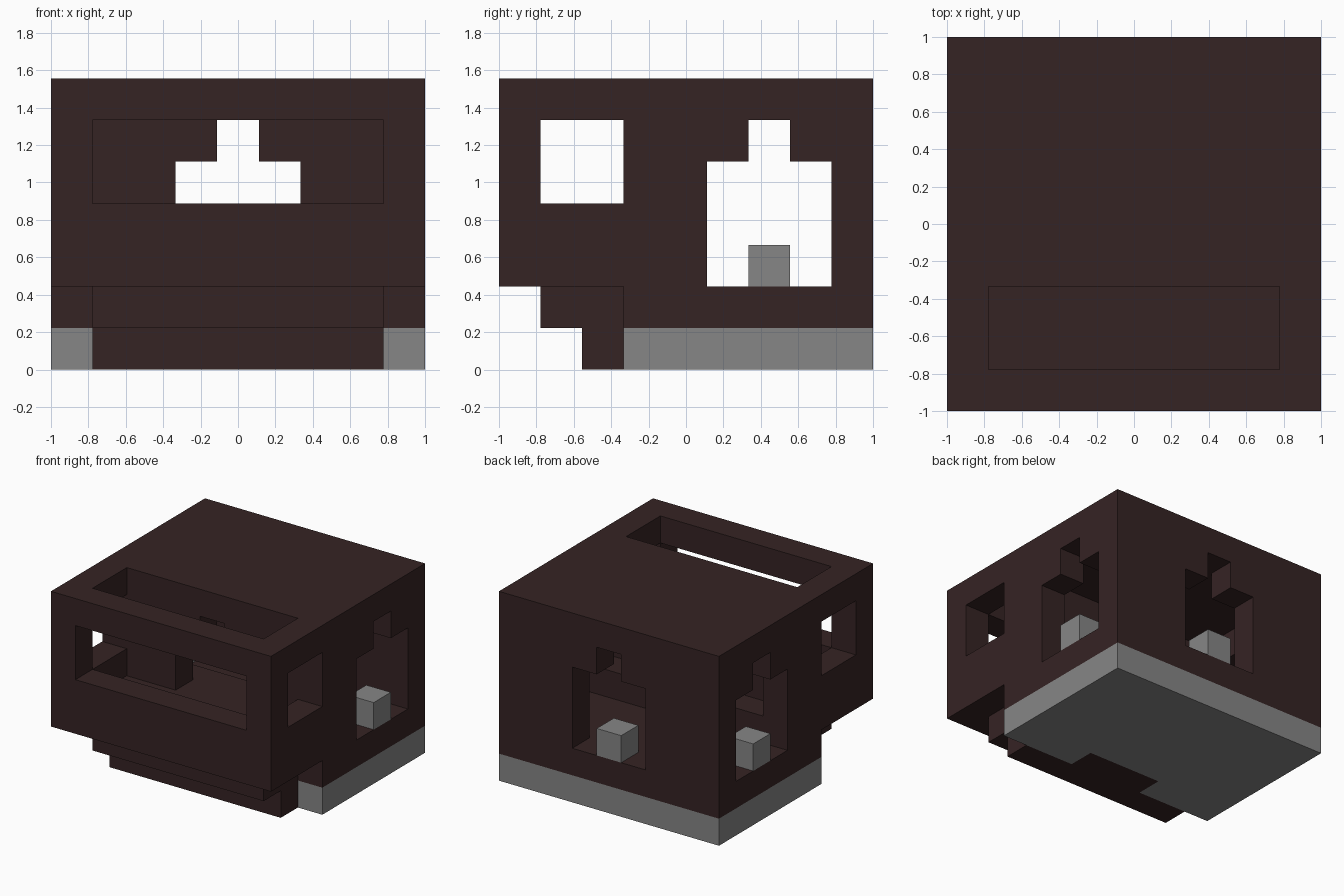
import bpy, bmesh
from mathutils import Vector

old = bpy.data.objects.get("Cube")
if old:
    bpy.data.objects.remove(old, do_unlink=True)

UNIT = 2 / 9          # edge of one building block
HALF = 4.5            # half the width in blocks


def make_material(name, color):
    mat = bpy.data.materials.new(name)
    mat.use_nodes = True
    mat.diffuse_color = (*color, 1)
    bsdf = mat.node_tree.nodes["Principled BSDF"]
    bsdf.inputs["Base Color"].default_value = (*color, 1)
    bsdf.inputs["Roughness"].default_value = 0.9
    return mat


brown = make_material("dark brown brick", (0.036, 0.0168, 0.0172))
grey = make_material("grey stone", (0.238, 0.238, 0.238))


def cells(x, y, z):
    """All blocks inside the given x, y and z ranges."""
    return {(i, j, k) for i in range(*x) for j in range(*y) for k in range(*z)}


def build(name, solid, mat):
    """Skin a set of blocks with its outer faces only and merge flat areas."""
    bm = bmesh.new()
    verts = {}

    def vert(p):
        if p not in verts:
            verts[p] = bm.verts.new(((p[0] - HALF) * UNIT, (p[1] - HALF) * UNIT, p[2] * UNIT))
        return verts[p]

    for cell in sorted(solid):
        for axis in range(3):
            u, v = (axis + 1) % 3, (axis + 2) % 3
            for side in (0, 1):
                neighbour = list(cell)
                neighbour[axis] += 2 * side - 1
                if tuple(neighbour) in solid:
                    continue
                loop = []
                for du, dv in ((0, 0), (1, 0), (1, 1), (0, 1)):
                    p = list(cell)
                    p[axis] += side
                    p[u] += du
                    p[v] += dv
                    loop.append(vert(tuple(p)))
                bm.faces.new(loop if side else loop[::-1])
    bmesh.ops.dissolve_limit(bm, angle_limit=0.01, verts=bm.verts, edges=bm.edges)
    mesh = bpy.data.meshes.new(name)
    bm.to_mesh(mesh)
    bm.free()
    mesh.materials.append(mat)
    obj = bpy.data.objects.new(name, mesh)
    bpy.context.collection.objects.link(obj)
    return obj


ALL = (0, 9)
INSIDE = (1, 8)
STEP = cells((3, 6), (3, 4), (0, 1))      # brick set into the stone base

# Hull: main body, floor and stepped underside of the nose
hull = cells(ALL, ALL, (2, 7)) | cells(ALL, (3, 9), (1, 2))
hull |= cells(INSIDE, (1, 3), (1, 2)) | cells(INSIDE, (2, 3), (0, 1)) | STEP

# Front compartment with raised floor, open roof, windscreen and side windows
hull -= cells(INSIDE, (1, 3), (3, 7))
hull -= cells(INSIDE, (0, 1), (4, 6))
hull -= cells(ALL, (1, 3), (4, 6))

# Rear room and the raised landing behind the doorway
hull -= cells(INSIDE, (4, 5), (3, 6)) | cells(INSIDE, (5, 8), (2, 6))

# Stepped doorway and stepped rear window
for depth, sill in (((3, 4), 3), ((8, 9), 2)):
    hull -= cells((3, 6), depth, (sill, 5)) | cells((4, 5), depth, (5, 6))

# Stepped side windows
hull -= cells(ALL, (5, 8), (2, 5)) | cells(ALL, (6, 7), (5, 6))

build("hull", hull, brown)
build("stone_base", cells(ALL, (3, 9), (0, 1)) - STEP, grey)

# Stone blocks standing on the window sills
for name, x, y in (("left", 8, 6), ("right", 0, 6), ("rear", 4, 8)):
    build(name + "_sill_block", {(x, y, 2)}, grey)
